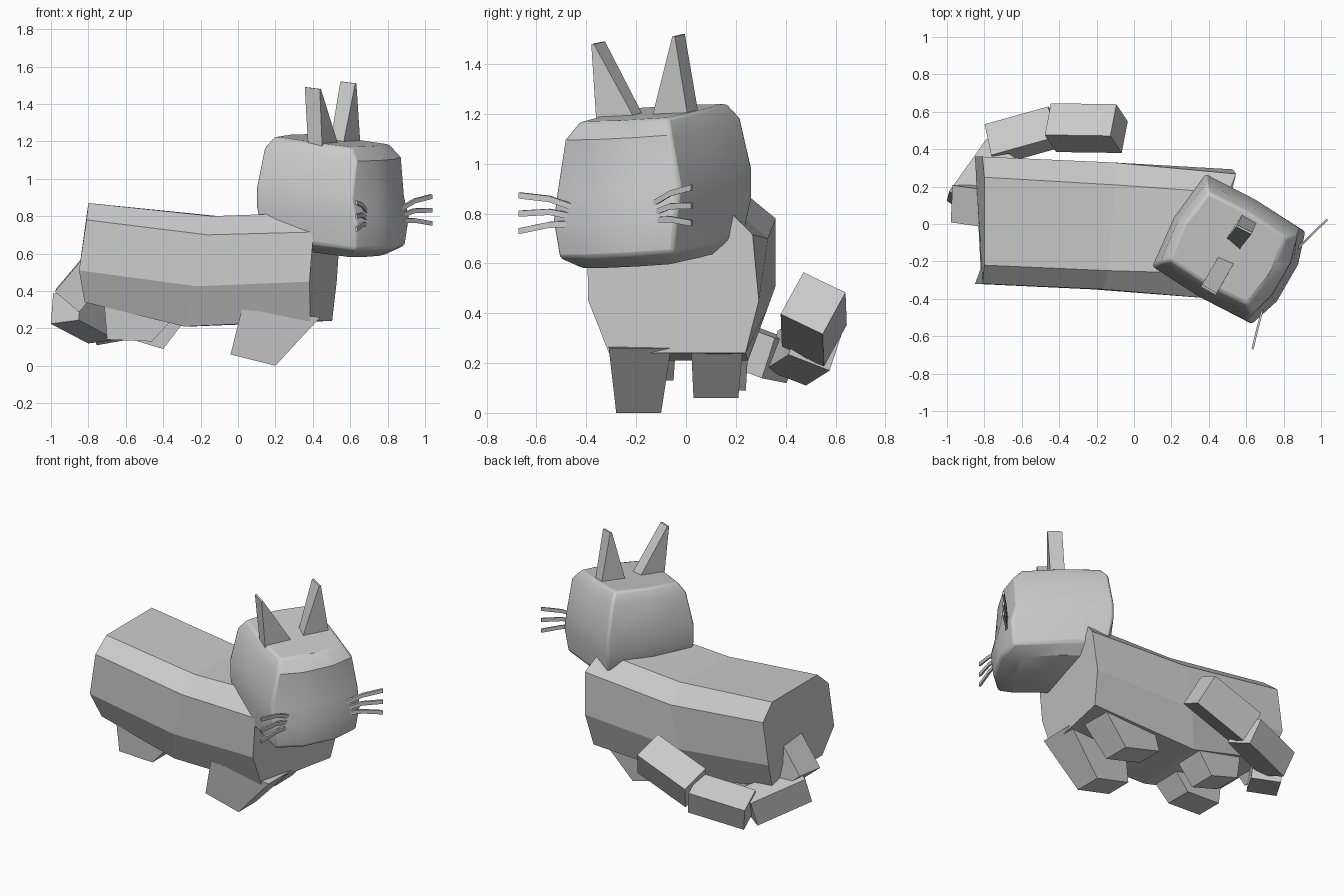
import bpy, bmesh, math
from mathutils import Vector

if "Cube" in bpy.data.objects:
    bpy.data.objects.remove(bpy.data.objects["Cube"])

grey = bpy.data.materials.new("plain grey")
grey.diffuse_color = (0.6, 0.6, 0.6, 1)
grey.use_nodes = True
grey.node_tree.nodes["Principled BSDF"].inputs["Base Color"].default_value = grey.diffuse_color


def loft(name, rings):
    """Skin equal-length rings of points and cap both ends."""
    bm = bmesh.new()
    vs = [[bm.verts.new(p) for p in r] for r in rings]
    n = len(vs[0])
    for a, b in zip(vs, vs[1:]):
        for i in range(n):
            j = (i + 1) % n
            bm.faces.new((a[i], a[j], b[j], b[i]))
    bm.faces.new(vs[0][::-1])
    bm.faces.new(vs[-1])
    bmesh.ops.recalc_face_normals(bm, faces=bm.faces)
    me = bpy.data.meshes.new(name)
    bm.to_mesh(me)
    bm.free()
    me.materials.append(grey)
    ob = bpy.data.objects.new(name, me)
    bpy.context.collection.objects.link(ob)
    return ob


def beam(name, a, b, half_w, half_h, up):
    """Square bar from a to b."""
    a, b, up = Vector(a), Vector(b), Vector(up)
    d = (b - a).normalized()
    s = d.cross(up).normalized() * half_w
    u = s.cross(d).normalized() * half_h
    return loft(name, [[p - s - u, p + s - u, p + s + u, p - s + u] for p in (a, b)])


# Body: eight-sided sections, bending towards -y at the chest
# each section: heading, then (x, y centre, half width, z) from top to bottom
sections = [
    (0, [(-.80, .015, .235, .87), (-.81, .02, .34, .78), (-.85, .02, .34, .51), (-.82, .02, .26, .34)]),
    (-4, [(-.12, -.02, .23, .80), (-.14, -.01, .34, .70), (-.20, -.01, .34, .425), (-.27, 0, .25, .21)]),
    (-12, [(.46, -.05, .22, .82), (.475, -.065, .34, .715), (.455, -.05, .35, .45), (.445, -.035, .28, .24)]),
]
rings = []
for ang, rows in sections:
    t = math.radians(ang)
    lx, ly = -math.sin(t), math.cos(t)
    side = lambda s: [(x + s * w * lx, y + s * w * ly, z) for x, y, w, z in rows]
    rings.append(side(1) + side(-1)[::-1])
loft("body", rings)

# Head: turned 30 degrees to the viewer's side, tilted slightly
F, L = Vector((.866, -.5, 0)), Vector((.5, .866, 0))
CENTRE = Vector((.50, -.13, 0))


def head_point(f, l, z):
    p = CENTRE + F * f + L * l
    p.z = z - .12 * f + .04 * l
    return p


rings = []
for z, w, back, front, bulge in [
        (.615, .20, -.20, .22, .03), (.67, .265, -.27, .30, .055), (.82, .285, -.30, .315, .055),
        (.93, .285, -.30, .285, .06), (1.14, .245, -.275, .29, .04), (1.205, .205, -.235, .24, .02)]:
    rings.append([head_point(f, l, z) for f, l in (
        (front, -w), (front + bulge, -w * .4), (front + bulge, w * .4), (front, w),
        (0, w + .015), (back, w), (back - .03, 0), (back, -w), (0, -w - .015))])
head = loft("head", rings)
bev = head.modifiers.new("soft edges", "BEVEL")
bev.width, bev.segments = .02, 2
bev.limit_method, bev.angle_limit = "ANGLE", math.radians(40)
bpy.context.view_layer.objects.active = head
head.select_set(True)
bpy.ops.object.shade_smooth_by_angle(angle=math.radians(38))
head.select_set(False)

# Ears: thin triangular wedges (base corners, then tip)
for name, base, tip in [
    ("right_ear", [(.45, -.36), (.54, -.20), (.46, -.16), (.375, -.31)], [(.44, -.375, 1.48), (.36, -.33, 1.49)]),
    ("left_ear", [(.56, -.14), (.655, .01), (.58, .055), (.49, -.085)], [(.63, -.05, 1.51), (.55, -.01, 1.52)]),
]:
    b = [(x, y, 1.17) for x, y in base]
    tf, tb = [Vector(t) for t in tip]
    e = L * .006
    loft(name, [b, [tf - e, tf + e, tb + e, tb - e]])

# Whiskers: three curved flat ribbons per cheek
for s, label in ((-1, "right"), (1, "left")):
    for i, (z0, z1, z2) in enumerate([(.825, .872, .895), (.79, .82, .822), (.765, .768, .752)]):
        rings = []
        for f, l, z in ((.32, .17, z0), (.35, .28, z1), (.385, .40, z2)):
            z += .04
            rings.append([head_point(f + a, s * l, z + h)
                          for a, h in ((-.006, -.012), (.006, -.012), (.006, .012), (-.006, .012))])
        loft(f"{label}_whisker_{i + 1}", rings)


# Legs: slanted blocks swept backwards under the body
def leg(name, top, bottom):
    def quad(r):
        (xf, zf), (xb, zb), y0, y1 = r
        return [(xf, y0, zf), (xf, y1, zf), (xb, y1, zb), (xb, y0, zb)]
    loft(name, [quad(top), quad(bottom)])


leg("right_front_leg", ((.44, .26), (.02, .30), -.31, -.06), ((.20, 0), (-.04, .06), -.28, -.10))
leg("left_front_leg", ((.44, .28), (.05, .30), .02, .23), ((.24, .06), (-.02, .13), .03, .21))
leg("right_hind_leg", ((-.32, .28), (-.72, .38), -.24, -.04), ((-.46, .13), (-.70, .14), -.23, -.05))
leg("left_hind_leg", ((-.27, .26), (-.62, .36), .05, .25), ((-.40, .09), (-.60, .15), .06, .24))

# Tail: four blocks curling round the left flank
tail = [
    ((-.70, .08, .60), (-.91, .11, .35), .10, .085, (-1, 0, .5)),
    ((-.92, .10, .315), (-.72, .38, .21), .09, .085, (0, .2, 1)),
    ((-.76, .425, .22), (-.42, .52, .28), .09, .085, (0, .35, .9)),
    ((-.43, .515, .31), (-.08, .51, .44), .095, .10, (0, .43, .9)),
]
for i, (a, b, w, h, up) in enumerate(tail):
    beam(f"tail_block_{i + 1}", a, b, w, h, up)
